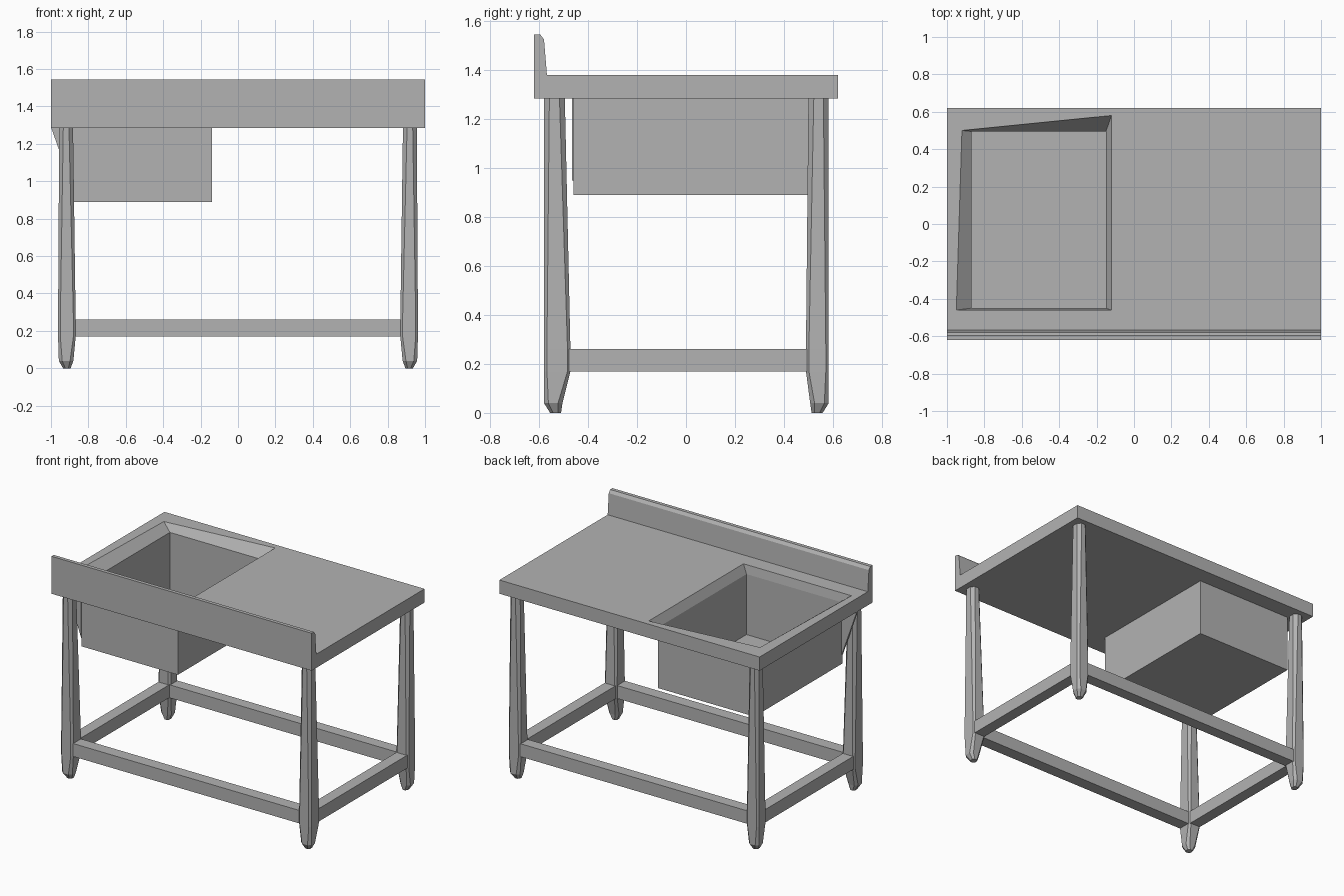
import bpy
import bmesh

cube = bpy.data.objects.get("Cube")
if cube:
    bpy.data.objects.remove(cube, do_unlink=True)

steel = bpy.data.materials.new("brushed_steel_grey")
steel.use_nodes = True
grey = (0.45, 0.45, 0.45, 1)
steel.diffuse_color = grey
steel.node_tree.nodes["Principled BSDF"].inputs["Base Color"].default_value = grey


def rect(x0, x1, y0, y1, z):
    return [(x0, y0, z), (x1, y0, z), (x1, y1, z), (x0, y1, z)]


def octagon(x0, x1, y0, y1, z, c):
    """Rectangle with corners cut by c."""
    return [(x0 + c, y0, z), (x1 - c, y0, z), (x1, y0 + c, z), (x1, y1 - c, z),
            (x1 - c, y1, z), (x0 + c, y1, z), (x0, y1 - c, z), (x0, y0 + c, z)]


def loft(name, loops, closed=False):
    """Skin matching loops; cap the ends, or join last to first."""
    bm = bmesh.new()
    rings = [[bm.verts.new(p) for p in loop] for loop in loops]
    pairs = list(zip(rings, rings[1:]))
    if closed:
        pairs.append((rings[-1], rings[0]))
    for a, b in pairs:
        n = len(a)
        for i in range(n):
            j = (i + 1) % n
            bm.faces.new((a[i], a[j], b[j], b[i]))
    if not closed:
        bm.faces.new(rings[0])
        bm.faces.new(rings[-1])
    bmesh.ops.recalc_face_normals(bm, faces=bm.faces)
    mesh = bpy.data.meshes.new(name)
    bm.to_mesh(mesh)
    bm.free()
    mesh.materials.append(steel)
    obj = bpy.data.objects.new(name, mesh)
    bpy.context.collection.objects.link(obj)
    return obj


def box(name, x0, x1, y0, y1, z0, z1):
    return loft(name, [rect(x0, x1, y0, y1, z0), rect(x0, x1, y0, y1, z1)])


# Worktop slab with a sloping, slightly skewed rim around the sink opening
under, top = 1.285, 1.38
rim = [(-0.95, -0.46, top), (-0.12, -0.46, top), (-0.12, 0.58, top), (-0.92, 0.50, top)]
loft("worktop", [
    rect(-0.87, -0.15, -0.45, 0.495, under),
    rect(-1, 1, -0.568, 0.62, under),
    rect(-1, 1, -0.568, 0.62, top),
    rim,
    rect(-0.87, -0.15, -0.45, 0.495, 1.32),
], closed=True)

# Sink basin, open at the top
loft("sink_basin", [
    rect(-0.88, -0.14, -0.46, 0.505, 0.89),
    rect(-0.88, -0.14, -0.46, 0.505, 1.30),
    rect(-0.87, -0.15, -0.45, 0.495, 1.30),
    rect(-0.87, -0.15, -0.45, 0.495, 0.90),
])

# Small triangular bracket beside the basin
bracket = [(-1.0, 1.29), (-0.88, 1.29), (-0.88, 0.95)]
loft("basin_bracket", [[(x, y, z) for x, z in bracket] for y in (-0.465, -0.45)])

# Upstand along the front edge
upstand = [(-0.62, under), (-0.62, 1.545), (-0.595, 1.545),
           (-0.58, 1.525), (-0.568, top), (-0.568, under)]
loft("upstand", [[(x, y, z) for y, z in upstand] for x in (-1, 1)])

# Tapered legs with pointed feet; the front pair widens toward the floor
for side, s in (("right", -1), ("left", 1)):
    for end, outer, inner_top, inner_low in (("front", -0.58, -0.495, -0.472),
                                             ("back", 0.583, 0.50, 0.49)):
        def section(x_in, x_out, inner, z, cut, inset=0.0):
            xs = sorted((s * x_in, s * x_out))
            d = inset if outer < 0 else -inset
            ys = sorted((outer + d, inner))
            return octagon(xs[0], xs[1], ys[0], ys[1], z, cut)

        toe = outer * 0.88
        loft(f"{end}_{side}_leg", [
            section(0.895, 0.935, toe, 0.0, 0.012, 0.025),
            section(0.88, 0.958, outer * 0.87, 0.04, 0.018),
            section(0.868, 0.962, inner_low, 0.17, 0.012),
            section(0.868, 0.962, inner_low, 0.26, 0.012),
            section(0.882, 0.956, inner_top, 1.29, 0.022),
        ])

# Stretcher rails joining the legs
low, high = 0.17, 0.26
box("front_rail", -0.91, 0.91, -0.57, -0.485, low, high)
box("back_rail", -0.91, 0.91, 0.495, 0.575, low, high)
for side, s in (("right", -1), ("left", 1)):
    x0, x1 = sorted((s * 0.875, s * 0.955))
    box(f"{side}_rail", x0, x1, -0.53, 0.53, low, high)
